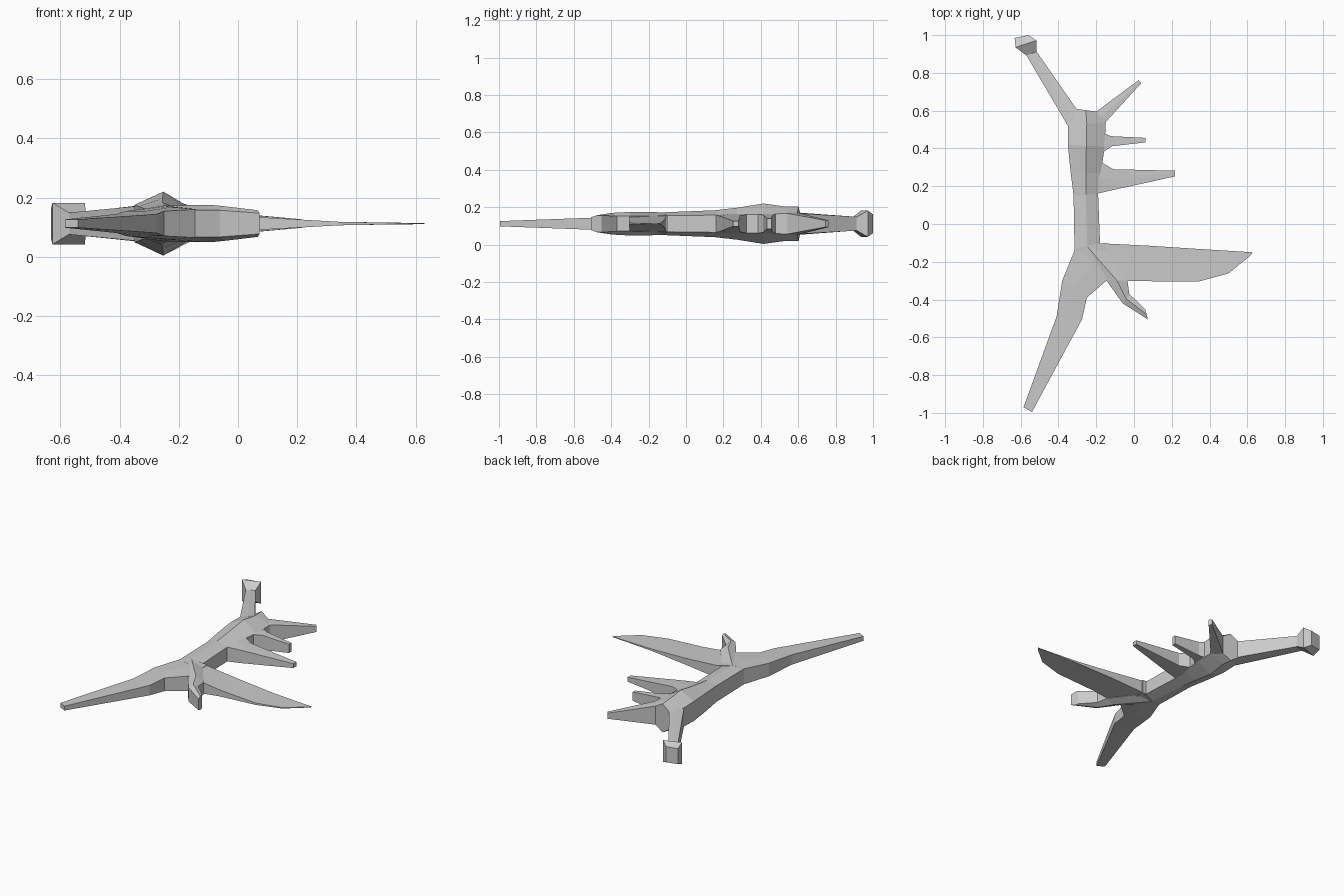
import bpy, bmesh

ZC = 0.112  # the whole model mirrors about this height


def loft(name, sections):
    """Loft six-sided rings; each is (left x, y, right x, y, left h, ridge h, right h)."""
    bm = bmesh.new()
    rings = []
    for lx, ly, rx, ry, hl, hm, hr in sections:
        mx, my = (lx + rx) / 2, (ly + ry) / 2
        pts = [(lx, ly, hl), (mx, my, hm), (rx, ry, hr),
               (rx, ry, -hr), (mx, my, -hm), (lx, ly, -hl)]
        rings.append([bm.verts.new((x, y, ZC + z)) for x, y, z in pts])
    for a, b in zip(rings, rings[1:]):
        for i in range(6):
            j = (i + 1) % 6
            bm.faces.new((a[i], a[j], b[j], b[i]))
    bm.faces.new(rings[0])
    bm.faces.new(rings[-1][::-1])
    bmesh.ops.recalc_face_normals(bm, faces=bm.faces)
    mesh = bpy.data.meshes.new(name)
    bm.to_mesh(mesh)
    bm.free()
    obj = bpy.data.objects.new(name, mesh)
    bpy.context.collection.objects.link(obj)
    return obj


# Ridged trunk running along y
loft("trunk", [
    (-0.31, 0.61, -0.20, 0.595, 0.055, 0.092, 0.06),
    (-0.35, 0.52, -0.15, 0.54, 0.06, 0.092, 0.055),
    (-0.35, 0.42, -0.155, 0.41, 0.063, 0.108, 0.05),
    (-0.335, 0.27, -0.175, 0.27, 0.058, 0.085, 0.05),
    (-0.32, 0.15, -0.19, 0.16, 0.052, 0.072, 0.046),
    (-0.315, -0.13, -0.18, -0.10, 0.05, 0.061, 0.043),
    (-0.315, -0.15, -0.15, -0.20, 0.048, 0.058, 0.043),
])

# Long neck and flared end block
loft("neck", [
    (-0.33, 0.47, -0.24, 0.55, 0.058, 0.06, 0.058),
    (-0.35, 0.52, -0.305, 0.61, 0.058, 0.062, 0.055),
    (-0.57, 0.893, -0.515, 0.912, 0.037, 0.037, 0.037),
])
loft("neck_end", [
    (-0.57, 0.893, -0.515, 0.912, 0.036, 0.036, 0.036),
    (-0.627, 0.935, -0.517, 0.972, 0.07, 0.07, 0.07),
    (-0.632, 0.985, -0.558, 1.0, 0.05, 0.05, 0.05),
])

# Three tapering prongs on the right side
loft("prong_upper", [
    (-0.25, 0.54, -0.20, 0.46, 0.055, 0.06, 0.05),
    (-0.20, 0.595, -0.145, 0.545, 0.06, 0.06, 0.055),
    (0.025, 0.762, 0.038, 0.745, 0.018, 0.018, 0.018),
])
loft("prong_middle", [
    (-0.20, 0.50, -0.20, 0.37, 0.05, 0.052, 0.05),
    (-0.147, 0.475, -0.157, 0.385, 0.052, 0.052, 0.05),
    (-0.12, 0.465, -0.115, 0.412, 0.047, 0.047, 0.047),
    (0.06, 0.456, 0.06, 0.432, 0.028, 0.028, 0.028),
])
loft("prong_lower", [
    (-0.22, 0.34, -0.23, 0.15, 0.05, 0.055, 0.046),
    (-0.17, 0.325, -0.185, 0.163, 0.05, 0.052, 0.046),
    (-0.11, 0.29, -0.11, 0.18, 0.044, 0.044, 0.042),
    (0.218, 0.282, 0.218, 0.252, 0.014, 0.014, 0.014),
])

# Long lower leg
loft("leg", [
    (-0.315, -0.13, -0.15, -0.10, 0.05, 0.06, 0.043),
    (-0.315, -0.14, -0.14, -0.295, 0.05, 0.055, 0.048),
    (-0.38, -0.30, -0.25, -0.39, 0.042, 0.042, 0.042),
    (-0.41, -0.49, -0.275, -0.505, 0.032, 0.032, 0.032),
    (-0.585, -0.97, -0.54, -0.995, 0.014, 0.014, 0.014),
])

# Thin blade
loft("blade", [
    (-0.22, -0.105, -0.18, -0.28, 0.042, 0.045, 0.042),
    (-0.18, -0.102, -0.10, -0.30, 0.043, 0.043, 0.043),
    (0.08, -0.115, 0.08, -0.303, 0.021, 0.021, 0.021),
    (0.34, -0.132, 0.34, -0.305, 0.006, 0.006, 0.006),
    (0.52, -0.143, 0.50, -0.262, 0.003, 0.003, 0.003),
    (0.63, -0.15, 0.615, -0.168, 0.002, 0.002, 0.002),
])

# Short bent ridged spur
loft("spur", [
    (-0.18, -0.105, -0.31, -0.14, 0.043, 0.061, 0.05),
    (-0.035, -0.30, -0.145, -0.30, 0.04, 0.063, 0.045),
    (-0.025, -0.37, -0.06, -0.42, 0.04, 0.058, 0.045),
    (0.06, -0.452, 0.073, -0.505, 0.045, 0.045, 0.035),
])
